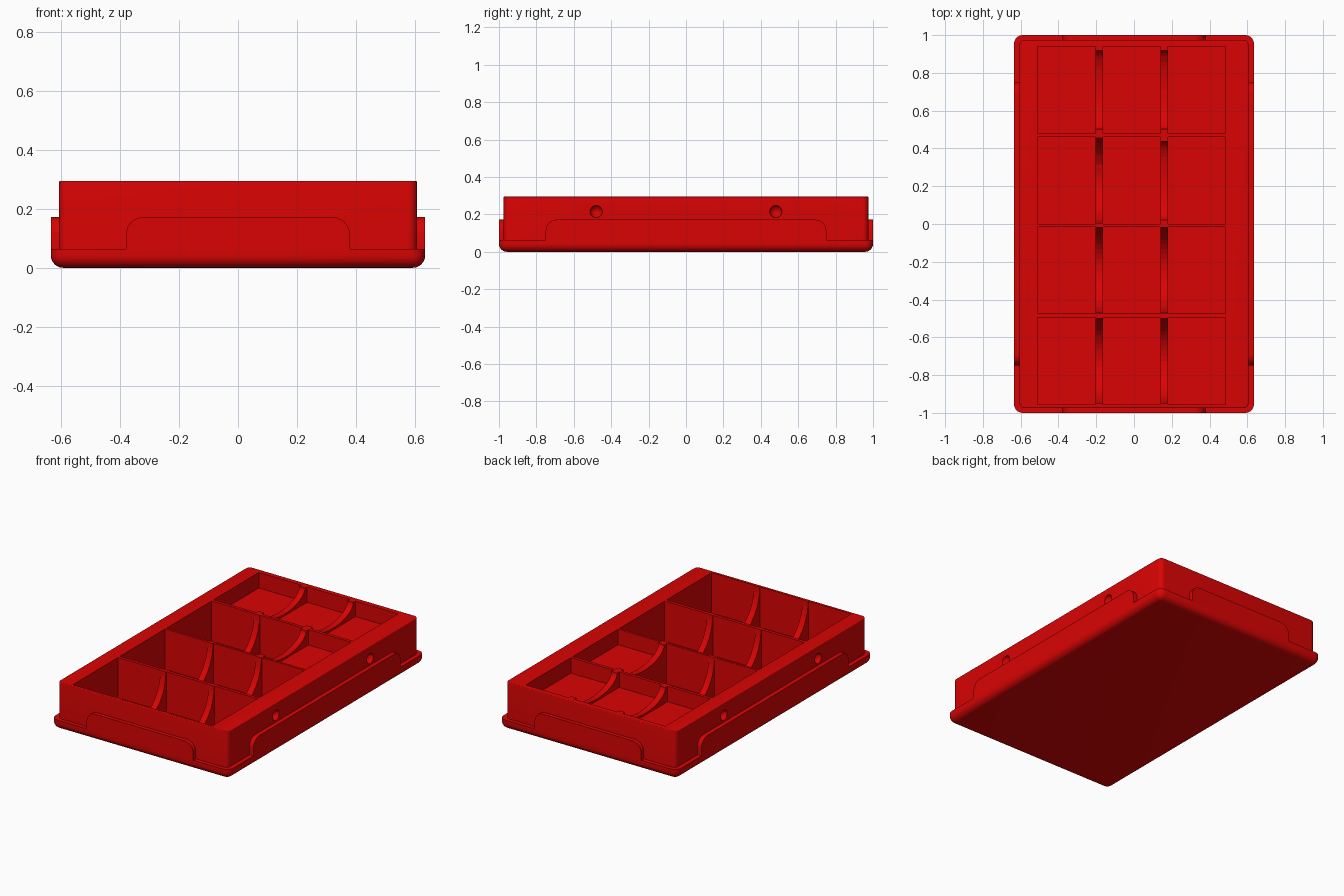
import bpy, bmesh, math
from mathutils import Matrix, Vector

if "Cube" in bpy.data.objects:
    bpy.data.objects.remove(bpy.data.objects["Cube"])

red = bpy.data.materials.new("red plastic")
red.diffuse_color = (0.7, 0.001, 0.001, 1)
red.use_nodes = True
red.node_tree.nodes["Principled BSDF"].inputs["Base Color"].default_value = red.diffuse_color


def finish(name, bm):
    bmesh.ops.recalc_face_normals(bm, faces=bm.faces)
    me = bpy.data.meshes.new(name)
    bm.to_mesh(me)
    bm.free()
    ob = bpy.data.objects.new(name, me)
    bpy.context.collection.objects.link(ob)
    me.materials.append(red)
    return ob


def smooth(ob):
    bpy.ops.object.select_all(action='DESELECT')
    ob.select_set(True)
    bpy.context.view_layer.objects.active = ob
    bpy.ops.object.shade_smooth_by_angle(angle=math.radians(35))


def add_box(bm, x0, x1, y0, y1, z0, z1):
    m = Matrix.Translation(((x0 + x1) / 2, (y0 + y1) / 2, (z0 + z1) / 2))
    m = m @ Matrix.Diagonal((x1 - x0, y1 - y0, z1 - z0, 1))
    bmesh.ops.create_cube(bm, size=1, matrix=m)


def round_box(name, hx, hy, z0, z1, corner, bottom=0, top=0):
    """Box with rounded upright corners and optional rounded rims."""
    bm = bmesh.new()
    add_box(bm, -hx, hx, -hy, hy, z0, z1)

    def bevel(test, r):
        edges = [e for e in bm.edges if test(*[v.co for v in e.verts])]
        bmesh.ops.bevel(bm, geom=edges, offset=r, segments=6, profile=0.5, affect='EDGES')
    bevel(lambda a, b: abs(a.z - b.z) > 0.01, corner)
    if bottom:
        bevel(lambda a, b: max(a.z, b.z) < z0 + 1e-4, bottom)
    if top:
        bevel(lambda a, b: min(a.z, b.z) > z1 - 1e-4, top)
    return finish(name, bm)


def extrude(name, pts, direction):
    bm = bmesh.new()
    face = bm.faces.new([bm.verts.new(p) for p in pts])
    new = bmesh.ops.extrude_face_region(bm, geom=[face])['geom']
    bmesh.ops.translate(bm, vec=Vector(direction),
                        verts=[g for g in new if isinstance(g, bmesh.types.BMVert)])
    return finish(name, bm)


TOP = 0.295
COLUMNS = [(-0.51, -0.205), (-0.165, 0.14), (0.18, 0.485)]
LOW, DEEP = 0.1, 0.26
# each row: near y, far y, pocket depth per column
ROWS = [(0.48, 0.94, (LOW, LOW, LOW)), (0.0, 0.46, (DEEP, DEEP, LOW)),
        (-0.475, -0.015, (DEEP, DEEP, DEEP)), (-0.955, -0.495, (DEEP, DEEP, DEEP))]

# base plate with rounded underside
base = round_box("base_plate", 0.635, 1.0, 0, 0.063, 0.045, bottom=0.042)
# tray body above it
body = round_box("tray_body", 0.607, 0.975, 0.05, TOP, 0.03, top=0.005)

# pockets, dividing gaps and round finger dimples in the long sides
pockets = bmesh.new()
for y0, y1, depths in ROWS:
    for (x0, x1), d in zip(COLUMNS, depths):
        add_box(pockets, x0, x1, y0, y1, TOP - d, TOP + 0.1)
for x in (-0.607, 0.607):
    for y in (-0.48, 0.48):
        bmesh.ops.create_uvsphere(pockets, u_segments=24, v_segments=12, radius=0.033,
                                  matrix=Matrix.Translation((x, y, 0.215)))
cutters = [finish("pocket_cutter", pockets)]

# scoops that hollow the column dividers
for y0, y1, depths in ROWS:
    for i, x in enumerate((-0.205, 0.14)):
        d = min(depths[i], depths[i + 1])
        ledge = 0.022 if d == LOW else 0.004
        mid, half = (y0 + y1) / 2, (y1 - y0) / 2 - ledge
        arc = [(x - 0.004, mid + half * math.cos(math.pi * k / 24),
                TOP - (d - 0.012) * math.sin(math.pi * k / 24)) for k in range(25)]
        arc += [(x - 0.004, mid - half, TOP + 0.1), (x - 0.004, mid + half, TOP + 0.1)]
        cutters.append(extrude("scoop_cutter", arc, (0.048, 0, 0)))

for c in cutters:
    c.hide_render = True
    for target in (body, base):
        if target == base and c != cutters[0] and min(v.co.z for v in c.data.vertices) > 0.063:
            continue
        mod = target.modifiers.new("hollow", 'BOOLEAN')
        mod.object, mod.operation, mod.solver = c, 'DIFFERENCE', 'EXACT'
for target in (body, base):
    smooth(target)
    for mod in list(target.modifiers):
        if mod.type == 'BOOLEAN':
            bpy.ops.object.modifier_apply(modifier=mod.name)
    smooth(target)
for c in cutters:
    bpy.data.objects.remove(c)


# raised side tabs with rounded upper corners
def tab_profile(half, r=0.06, z0=0.055, z1=0.172):
    right = [(half - r + r * math.cos(a), z1 - r + r * math.sin(a))
             for a in (math.pi / 2 * i / 8 for i in range(9))]
    return [(half, z0)] + right + [(-u, z) for u, z in reversed(right)] + [(-half, z0)]


for s in (-1, 1):
    smooth(extrude("end_tab", [(u, s * 0.97, z) for u, z in tab_profile(0.38)], (0, s * 0.03, 0)))
    smooth(extrude("side_tab", [(s * 0.602, u, z) for u, z in tab_profile(0.75)], (s * 0.033, 0, 0)))
